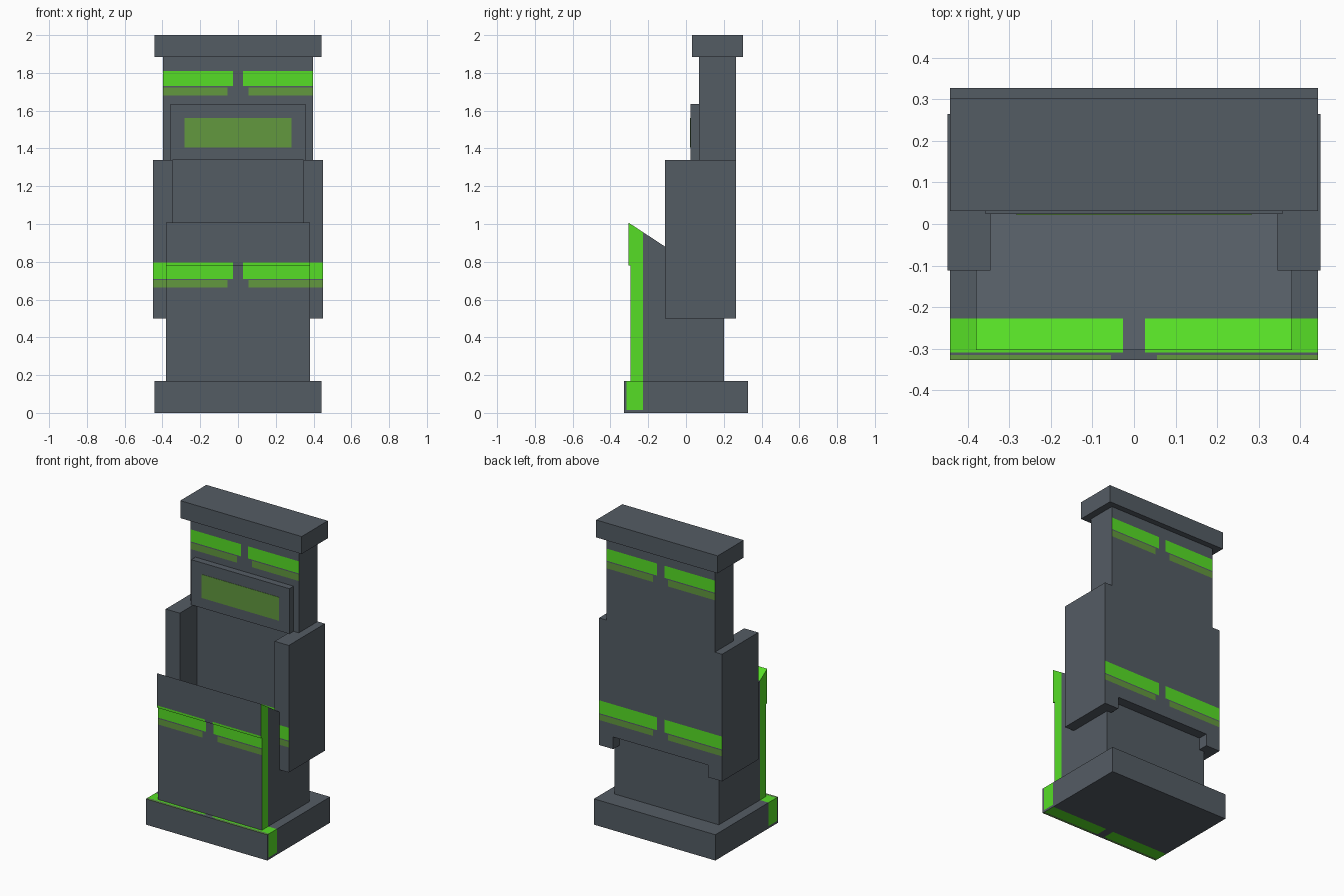
import bpy, bmesh
from mathutils import Vector

if "Cube" in bpy.data.objects:
    bpy.data.objects.remove(bpy.data.objects["Cube"])


def material(name, rgb):
    lin = [((c / 255 + 0.055) / 1.055) ** 2.4 for c in rgb]
    m = bpy.data.materials.new(name)
    m.diffuse_color = (*lin, 1)
    m.use_nodes = True
    m.node_tree.nodes["Principled BSDF"].inputs["Base Color"].default_value = m.diffuse_color
    return m


MATS = [material("slate_grey", (84, 92, 100)),
        material("bright_green", (86, 222, 38)),
        material("olive_green", (98, 152, 62))]

# painted stripes: bright and olive height ranges on front and back faces
BRIGHT_Z = [(0.71, 0.795), (1.73, 1.81)]
OLIVE_Z = [(0.665, 0.703), (1.68, 1.723)]
STRIP_Y = -0.228          # front strip on the sides, tops and undersides
GAP, OLIVE_GAP = 0.027, 0.055


def within(v, ranges):
    return any(a < v < b for a, b in ranges)


def colour_of(face):
    n, c = face.normal, face.calc_center_median()
    if abs(n.y) > 0.9:                       # front and back bands
        if within(c.z, BRIGHT_Z) and abs(c.x) > GAP:
            return 1
        if within(c.z, OLIVE_Z) and abs(c.x) > OLIVE_GAP:
            return 2
    elif abs(n.z) > 0.5:                     # tops and undersides
        if -0.31 < c.y < STRIP_Y and abs(c.x) > GAP:
            return 1
        if c.y < -0.315 and abs(c.x) > OLIVE_GAP:
            return 2
    elif abs(n.x) > 0.9 and -0.315 < c.y < STRIP_Y and c.z > 0.015:
        return 1
    return 0


def prism(name, points, axis, lo, hi, painted=True):
    """Extrude a profile along x (points are y,z) or y (points are x,z)."""
    bm = bmesh.new()
    place = (lambda p, t: Vector((t, p[0], p[1]))) if axis == "x" else \
            (lambda p, t: Vector((p[0], t, p[1])))
    a = [bm.verts.new(place(p, lo)) for p in points]
    b = [bm.verts.new(place(p, hi)) for p in points]
    bm.faces.new(a)
    bm.faces.new(b[::-1])
    for i in range(len(points)):
        j = (i + 1) % len(points)
        bm.faces.new((a[i], b[i], b[j], a[j]))
    bmesh.ops.recalc_face_normals(bm, faces=bm.faces[:])
    if painted:
        cuts = [((0, 0, z), (0, 0, 1)) for r in BRIGHT_Z + OLIVE_Z for z in r]
        cuts += [((0, 0, 0.015), (0, 0, 1))]
        cuts += [((0, y, 0), (0, 1, 0)) for y in (STRIP_Y, -0.31, -0.315)]
        cuts += [((x, 0, 0), (1, 0, 0)) for x in (-OLIVE_GAP, -GAP, GAP, OLIVE_GAP)]
        for co, no in cuts:
            bmesh.ops.bisect_plane(bm, geom=bm.verts[:] + bm.edges[:] + bm.faces[:],
                                   plane_co=co, plane_no=no, dist=1e-5)
        bm.normal_update()
        for f in bm.faces:
            f.material_index = colour_of(f)
    me = bpy.data.meshes.new(name)
    bm.to_mesh(me)
    bm.free()
    for m in MATS:
        me.materials.append(m)
    ob = bpy.data.objects.new(name, me)
    bpy.context.collection.objects.link(ob)
    return ob


def box(name, x0, x1, y0, y1, z0, z1, painted=True):
    return prism(name, [(y0, z0), (y1, z0), (y1, z1), (y0, z1)], "x", x0, x1, painted)


# plinth
box("base", -0.443, 0.443, -0.327, 0.327, 0, 0.17)

# lower cabinet with its top sloping down towards the back
prism("lower_cabinet", [(-0.293, 0.17), (-0.293, 0.78), (-0.304, 0.78), (-0.304, 1.007),
                        (0.1, 0.742), (0.2, 0.742), (0.2, 0.17)], "x", -0.38, 0.38)

# side panels
for side, x0, x1 in (("left", -0.449, -0.346), ("right", 0.346, 0.449)):
    box(side + "_side_panel", x0, x1, -0.112, 0.265, 0.5, 1.338)

# back wall, wider above the side panels
half = [(0.346, 0.58), (0.346, 1.338), (0.396, 1.338), (0.396, 1.885)]
prism("back_wall", half + [(-x, z) for x, z in reversed(half)], "y", 0.068, 0.265)

# display housing and screen
box("display_housing", -0.358, 0.358, 0.024, 0.068, 1.338, 1.636, painted=False)
screen = box("screen", -0.283, 0.283, 0.022, 0.026, 1.405, 1.56, painted=False)
for f in screen.data.polygons:
    f.material_index = 2

# top cap
box("top_cap", -0.443, 0.443, 0.031, 0.303, 1.885, 2.0, painted=False)
